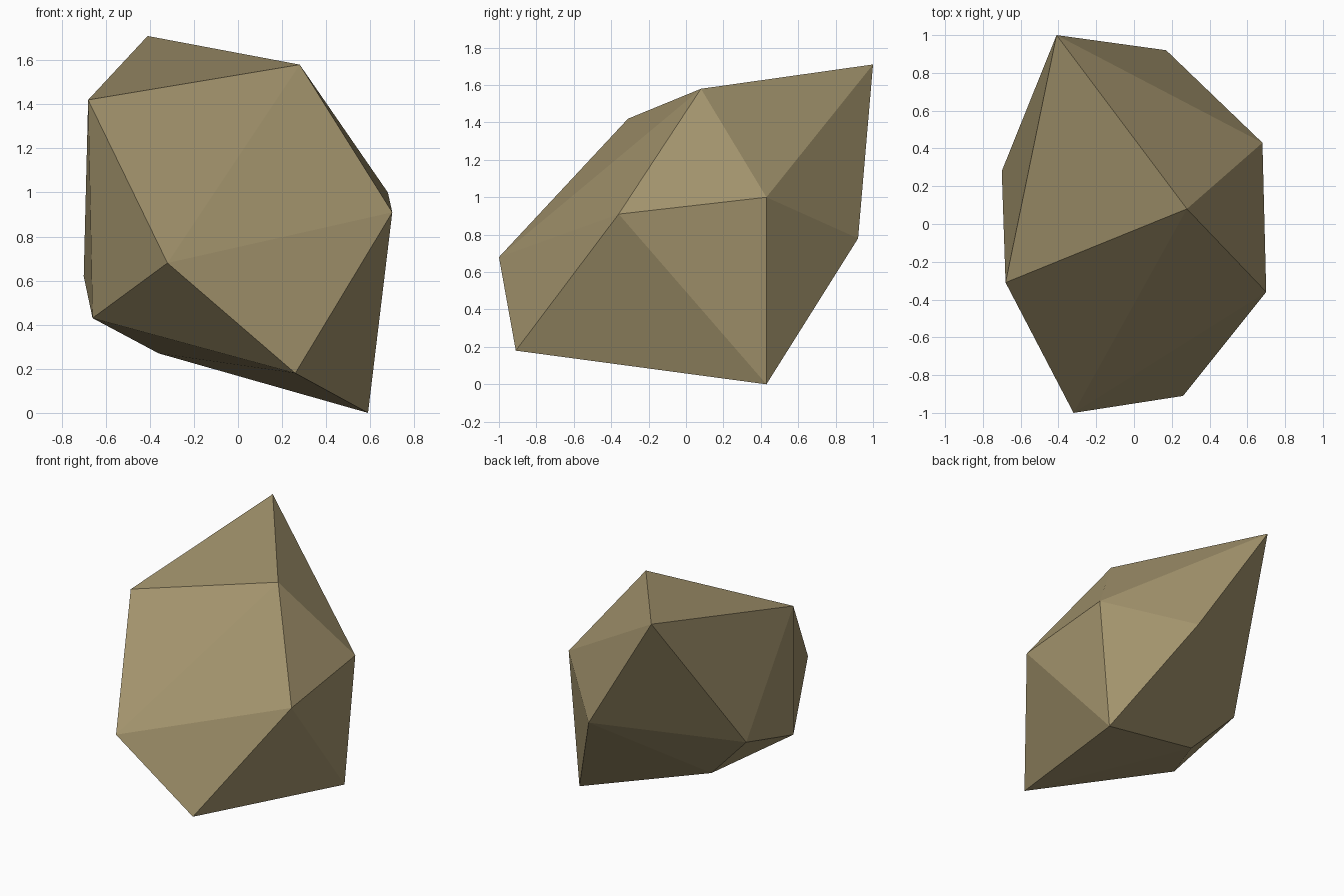
import bpy, bmesh

if "Cube" in bpy.data.objects:
    bpy.data.objects.remove(bpy.data.objects["Cube"])

# Stone colour
stone = bpy.data.materials.new("tan stone")
stone.diffuse_color = (0.36, 0.29, 0.15, 1.0)
stone.use_nodes = True
stone.node_tree.nodes["Principled BSDF"].inputs["Base Color"].default_value = stone.diffuse_color

# Irregular twenty-sided rock: a peak, two rings of five points, and a base point
peak = (-0.41, 1.00, 1.71)
upper = [(0.28, 0.08, 1.58), (-0.68, -0.31, 1.42), (-0.70, 0.28, 0.62),
         (0.17, 0.92, 0.78), (0.68, 0.43, 1.00)]
lower = [(-0.32, -1.00, 0.68), (-0.66, -0.34, 0.43), (-0.36, 0.21, 0.27),
         (0.59, 0.43, 0.00), (0.70, -0.36, 0.91)]
base = (0.26, -0.91, 0.18)

bm = bmesh.new()
p, b = bm.verts.new(peak), bm.verts.new(base)
up = [bm.verts.new(c) for c in upper]
lo = [bm.verts.new(c) for c in lower]

# Fans at both ends with a zigzag band between the rings
for i in range(5):
    j = (i + 1) % 5
    bm.faces.new((p, up[i], up[j]))
    bm.faces.new((up[i], lo[i], up[j]))
    bm.faces.new((lo[i], lo[j], up[j]))
    bm.faces.new((b, lo[j], lo[i]))
bmesh.ops.recalc_face_normals(bm, faces=bm.faces[:])

mesh = bpy.data.meshes.new("rock")
bm.to_mesh(mesh)
bm.free()
mesh.materials.append(stone)
bpy.context.collection.objects.link(bpy.data.objects.new("rock", mesh))
